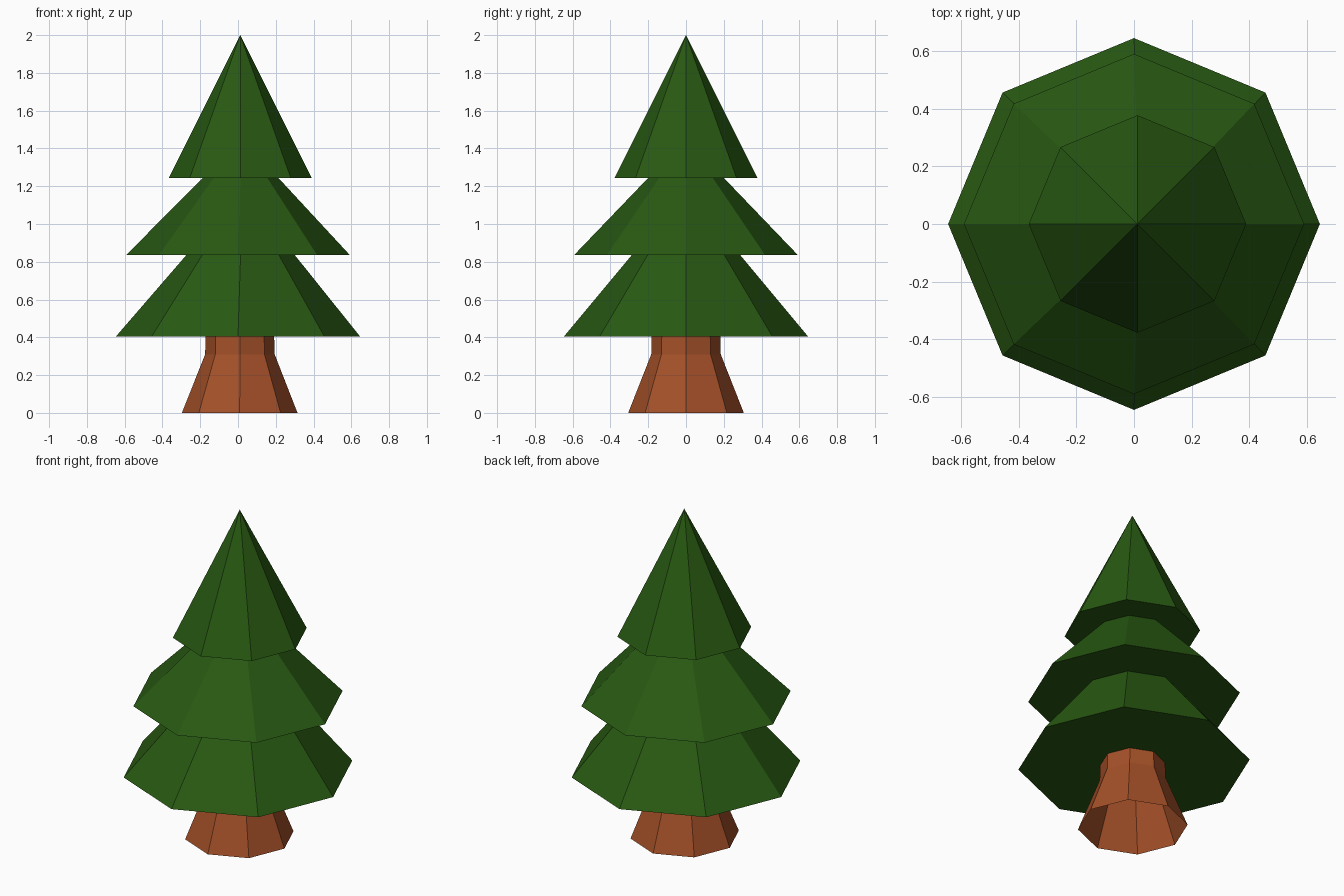
import bpy, bmesh
from math import cos, sin, tau

cube = bpy.data.objects.get("Cube")
if cube:
    bpy.data.objects.remove(cube, do_unlink=True)

SIDES = 8


def make_material(name, colour):
    mat = bpy.data.materials.new(name)
    mat.use_nodes = True
    mat.diffuse_color = colour
    bsdf = next(n for n in mat.node_tree.nodes if n.type == 'BSDF_PRINCIPLED')
    bsdf.inputs["Base Color"].default_value = colour
    return mat


def stacked_octagons(name, rings, mat, apex=None, base_cap=True):
    """Skin octagonal rings (x centre, z, radius), optionally closing to a point."""
    bm = bmesh.new()
    loops = [[bm.verts.new((cx + r * cos(tau * i / SIDES), r * sin(tau * i / SIDES), z))
              for i in range(SIDES)] for cx, z, r in rings]
    for low, high in zip(loops, loops[1:]):
        for i in range(SIDES):
            j = (i + 1) % SIDES
            bm.faces.new((low[i], low[j], high[j], high[i]))
    if apex:
        tip = bm.verts.new(apex)
        for i in range(SIDES):
            bm.faces.new((loops[-1][i], loops[-1][(i + 1) % SIDES], tip))
    if base_cap:
        bm.faces.new(loops[0][::-1])
    mesh = bpy.data.meshes.new(name)
    bm.to_mesh(mesh)
    bm.free()
    mesh.materials.append(mat)
    obj = bpy.data.objects.new(name, mesh)
    bpy.context.collection.objects.link(obj)
    return obj


green = make_material("pine green", (0.021, 0.1, 0.006, 1))
brown = make_material("bark brown", (0.37, 0.08, 0.021, 1))

# Flared trunk, hollow at the foot
stacked_octagons("trunk", [(0.009, 0, 0.306), (0.01, 0.31, 0.184), (0.01, 0.42, 0.181)],
                 brown, base_cap=False)

# Three tiers of foliage
stacked_octagons("lower_foliage", [(0, 0.405, 0.646), (0.014, 0.85, 0.275)], green)
stacked_octagons("middle_foliage", [(0, 0.837, 0.591), (0.014, 1.26, 0.185)], green)
stacked_octagons("top_foliage", [(0.012, 1.244, 0.378)], green, apex=(0.012, 0, 2))
